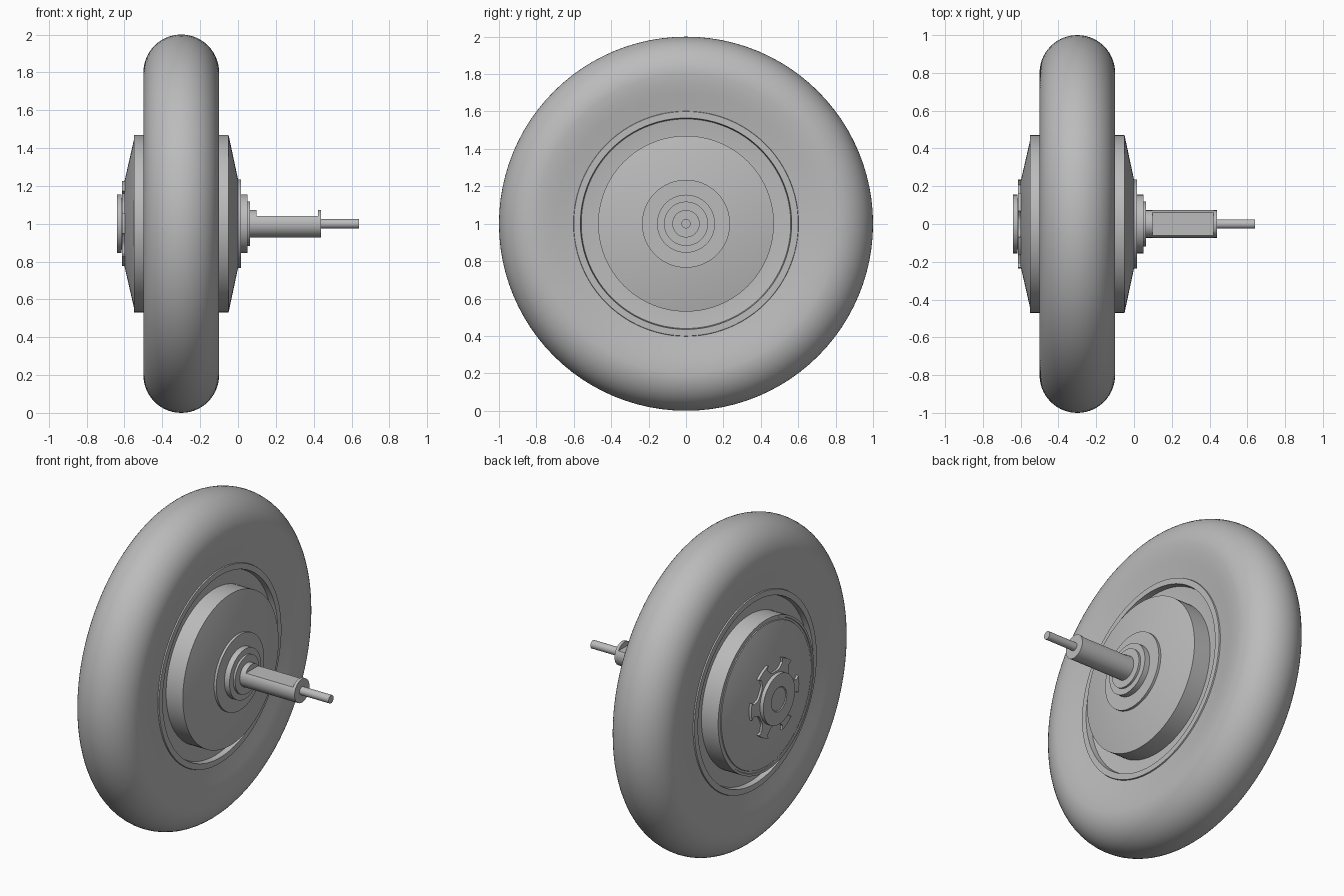
import bpy, bmesh
from math import sin, cos, pi, radians, asin

cube = bpy.data.objects.get("Cube")
if cube:
    bpy.data.objects.remove(cube, do_unlink=True)

AXLE_Z = 1.0
SEGMENTS = 96
MID = -0.3      # middle plane of the wheel

grey = bpy.data.materials.new("plain_grey")
grey.use_nodes = True
grey.diffuse_color = (0.5, 0.5, 0.5, 1)
grey.node_tree.nodes["Principled BSDF"].inputs["Base Color"].default_value = (0.5, 0.5, 0.5, 1)


def finish(bm, name, angle=28):
    bmesh.ops.remove_doubles(bm, verts=bm.verts, dist=1e-5)
    bmesh.ops.recalc_face_normals(bm, faces=bm.faces)
    mesh = bpy.data.meshes.new(name)
    bm.to_mesh(mesh)
    bm.free()
    mesh.materials.append(grey)
    obj = bpy.data.objects.new(name, mesh)
    obj.location.z = AXLE_Z
    bpy.context.collection.objects.link(obj)
    bpy.ops.object.select_all(action="DESELECT")
    obj.select_set(True)
    bpy.context.view_layer.objects.active = obj
    bpy.ops.object.shade_smooth_by_angle(angle=radians(angle))
    return obj


def lathe(name, profile, closed=False, segments=SEGMENTS):
    """Spin (x, radius) points around the axle."""
    bm = bmesh.new()
    verts = [bm.verts.new((x, 0, r)) for x, r in profile]
    pairs = list(zip(verts, verts[1:]))
    if closed:
        pairs.append((verts[-1], verts[0]))
    edges = [bm.edges.new(p) for p in pairs]
    bmesh.ops.spin(bm, geom=verts + edges, cent=(0, 0, 0), axis=(1, 0, 0),
                   angle=2 * pi, steps=segments, use_merge=True)
    return finish(bm, name)


def prism(name, outline, x0, x1):
    """Extrude a (y, z) outline along the axle."""
    bm = bmesh.new()
    face = bm.faces.new([bm.verts.new((x0, y, z)) for y, z in outline])
    out = bmesh.ops.extrude_face_region(bm, geom=[face])
    for v in out["geom"]:
        if isinstance(v, bmesh.types.BMVert):
            v.co.x = x1
    return finish(bm, name)


def mirrored(half):
    """Complete a half section, given as (offset from middle, radius)."""
    return [(MID + o, r) for o, r in half] + [(MID - o, r) for o, r in reversed(half)]


# Tyre: round tread and slightly dished side walls
tyre = [(0.17, 0.6), (0.178, 0.65), (0.188, 0.7), (0.196, 0.75)]
tyre += [(0.2 * cos(a * pi / 28), 0.8 + 0.2 * sin(a * pi / 28)) for a in range(14)]
crown = [(MID, 1.0)]
section = mirrored(tyre)
lathe("tyre", section[:len(tyre)] + crown + section[len(tyre):], closed=True)

# Rim: flat lip, short inner wall and sloping web down to the hub
lathe("rim", mirrored([(0.135, 0.46), (0.135, 0.48), (0.145, 0.56),
                       (0.178, 0.565), (0.178, 0.6), (0.1, 0.62)]), closed=True)

# Hub drum with a conical cover on each side
lathe("hub_drum", [(-0.6, 0), (-0.6, 0.225), (-0.551, 0.44), (-0.546, 0.442),
                   (-0.546, 0.454), (-0.55, 0.456), (-0.55, 0.47),
                   (-0.05, 0.47), (0.0, 0.235), (0.0, 0)])

# Stepped bearing seat at the axle side
lathe("bearing_seat", [(-0.01, 0), (-0.01, 0.235), (0.015, 0.235), (0.015, 0.155),
                       (0.05, 0.155), (0.05, 0.118), (0.063, 0.118), (0.063, 0)])

# Axle: round collars, a flat-topped middle and a thin tip
R = 0.073
lathe("axle_inner_collar", [(0.05, 0), (0.05, R), (0.097, R), (0.097, 0)], segments=48)
lathe("axle_outer_collar", [(0.422, 0), (0.422, R), (0.44, R), (0.44, 0)], segments=48)
start = asin(0.04 / R)
sweep = pi + 2 * start
flat_section = [(R * cos(start - sweep * i / 36), R * sin(start - sweep * i / 36))
                for i in range(37)]
prism("axle_flat_shaft", flat_section, 0.097, 0.422)
lathe("axle_tip", [(0.43, 0), (0.43, 0.025), (0.64, 0.025), (0.64, 0)], segments=32)

# Six-armed plate: wide arm tips joined by concave scoops
star = []
for arm in range(6):
    mid = arm * pi / 3
    for t in (-13, -6, 0, 6, 13):
        a = mid + radians(t)
        star.append((0.235 * cos(a), 0.235 * sin(a)))
    for i in range(9):
        u = i / 8 * 2 - 1
        a = mid + pi / 6 + radians(20) * u
        r = 0.165 + 0.045 * u ** 4
        star.append((r * cos(a), r * sin(a)))
prism("star_plate", star, -0.614, -0.59)

# Round end cap with a shallow central recess
lathe("end_cap", [(-0.6, 0), (-0.6, 0.135), (-0.617, 0.135), (-0.617, 0.155),
                  (-0.64, 0.155), (-0.64, 0.075), (-0.635, 0.07), (-0.635, 0)])
